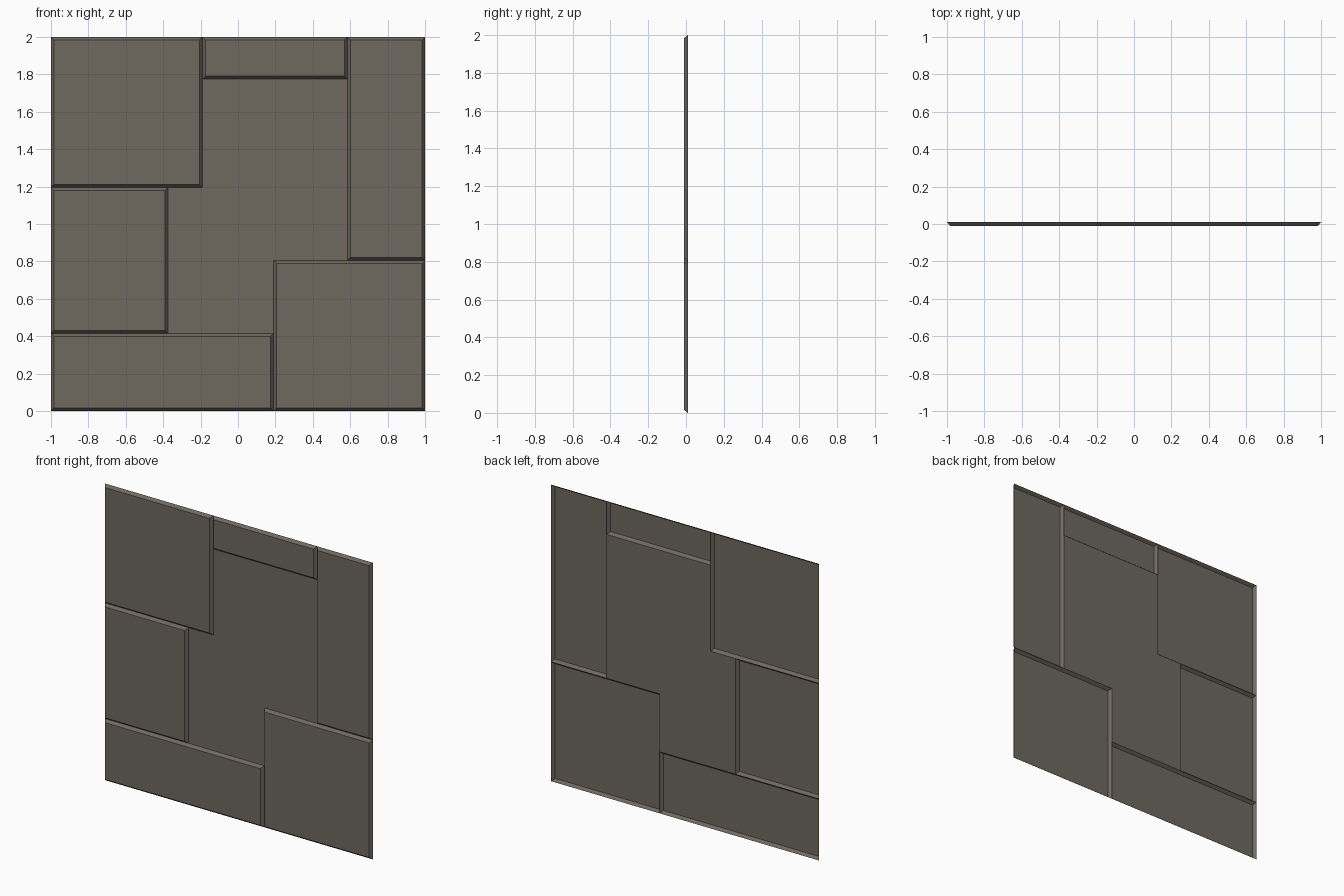
import bpy

if "Cube" in bpy.data.objects:
    bpy.data.objects.remove(bpy.data.objects["Cube"])

BACK, FRONT, BEVEL = 0.01, -0.01, 0.016

stone = bpy.data.materials.new("grey brown stone")
stone.diffuse_color = (0.156, 0.138, 0.114, 1.0)
stone.use_nodes = True
stone.node_tree.nodes["Principled BSDF"].inputs["Base Color"].default_value = stone.diffuse_color


def add_mesh(name, verts, faces):
    mesh = bpy.data.meshes.new(name)
    mesh.from_pydata(verts, [], faces)
    mesh.materials.append(stone)
    obj = bpy.data.objects.new(name, mesh)
    bpy.context.collection.objects.link(obj)
    return obj


def raised_plate(name, x0, x1, z0, z1):
    """Open-backed slab with four sloping edges around a flat front."""
    b = BEVEL
    outer = [(x0, BACK, z0), (x1, BACK, z0), (x1, BACK, z1), (x0, BACK, z1)]
    inner = [(x0 + b, FRONT, z0 + b), (x1 - b, FRONT, z0 + b),
             (x1 - b, FRONT, z1 - b), (x0 + b, FRONT, z1 - b)]
    faces = [(4, 5, 6, 7)]
    faces += [(i, (i + 1) % 4, 4 + (i + 1) % 4, 4 + i) for i in range(4)]
    return add_mesh(name, outer + inner, faces)


# Raised plates around the border
raised_plate("upper_left_plate", -1.0, -0.19, 1.195, 2.0)
raised_plate("top_plate", -0.19, 0.585, 1.775, 2.0)
raised_plate("right_plate", 0.585, 1.0, 0.805, 2.0)
raised_plate("lower_right_plate", 0.19, 1.0, 0.0, 0.805)
raised_plate("bottom_plate", -1.0, 0.19, 0.0, 0.415)
raised_plate("left_plate", -1.0, -0.375, 0.415, 1.195)

# Recessed centre sheet filling the space between the plates
outline = [(-0.375, 0.415), (0.19, 0.415), (0.19, 0.805), (0.585, 0.805),
           (0.585, 1.775), (-0.19, 1.775), (-0.19, 1.195), (-0.375, 1.195)]
add_mesh("centre_sheet", [(x, BACK, z) for x, z in outline],
         [tuple(range(len(outline)))])
